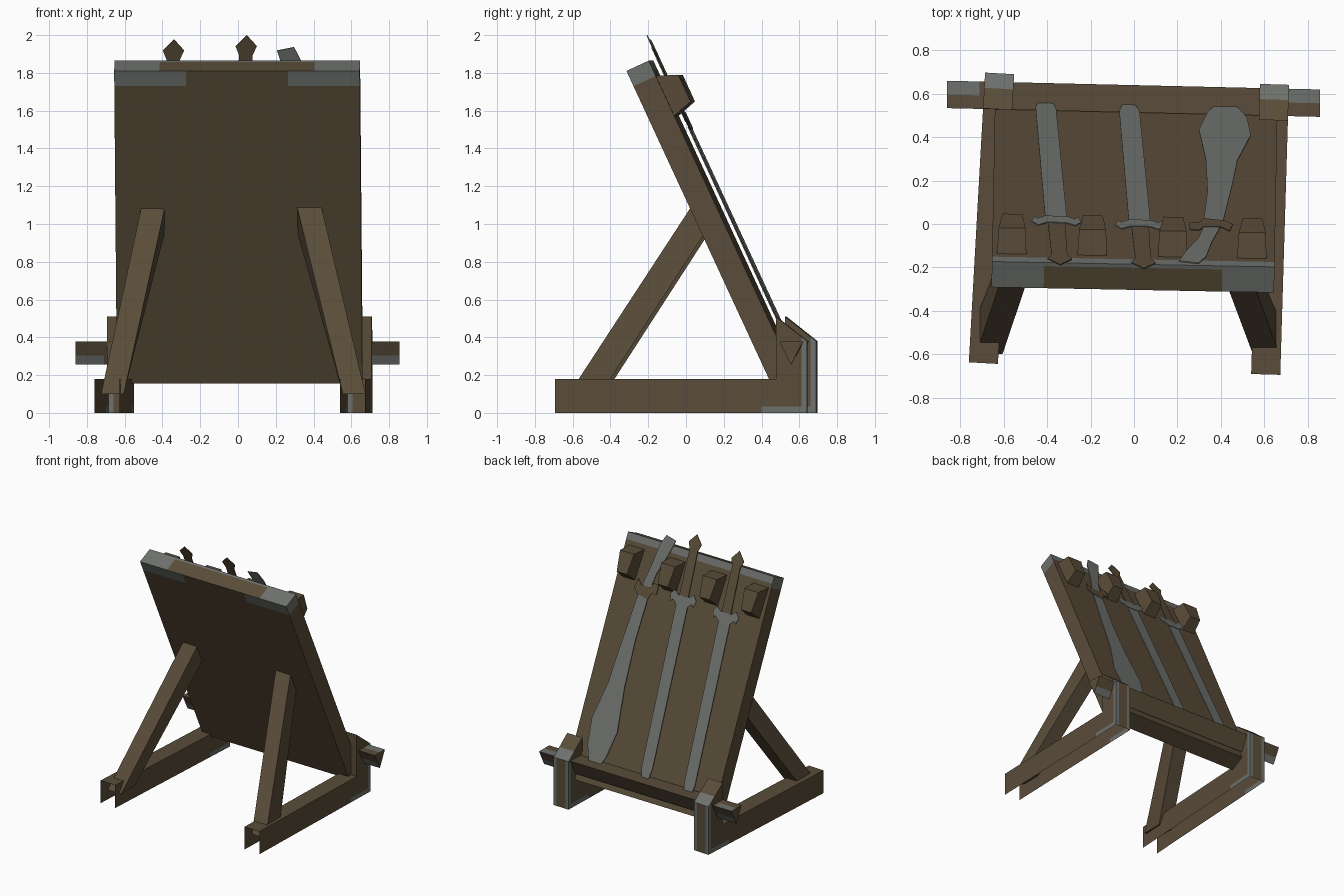
import bpy, bmesh, math
from mathutils import Matrix, Vector

if "Cube" in bpy.data.objects:
    bpy.data.objects.remove(bpy.data.objects["Cube"])


def material(name, rgb):
    m = bpy.data.materials.new(name)
    m.diffuse_color = (*rgb, 1)
    m.use_nodes = True
    m.node_tree.nodes["Principled BSDF"].inputs["Base Color"].default_value = m.diffuse_color
    return m


WOOD = material("brown wood", (0.102, 0.073, 0.041))
IRON = material("grey iron", (0.155, 0.165, 0.150))


def finish(name, bm, rule=None, matrix=None, slices=(), mats=(WOOD, IRON)):
    """Cut along planes, paint by rule(centre, normal), place."""
    for co, no in slices:
        bmesh.ops.bisect_plane(bm, geom=bm.verts[:] + bm.edges[:] + bm.faces[:],
                               plane_co=co, plane_no=no)
    bm.normal_update()
    if rule:
        for f in bm.faces:
            f.material_index = int(bool(rule(f.calc_center_median(), f.normal)))
    me = bpy.data.meshes.new(name)
    bm.to_mesh(me)
    bm.free()
    for m in mats:
        me.materials.append(m)
    ob = bpy.data.objects.new(name, me)
    bpy.context.collection.objects.link(ob)
    if matrix:
        ob.matrix_world = matrix
    return ob


def loft(ring_a, ring_b):
    """Closed solid between two rings of equal length."""
    bm = bmesh.new()
    a = [bm.verts.new(p) for p in ring_a]
    b = [bm.verts.new(p) for p in ring_b]
    n = len(a)
    bm.faces.new(a)
    bm.faces.new(b[::-1])
    for i in range(n):
        bm.faces.new((a[i], b[i], b[(i + 1) % n], a[(i + 1) % n]))
    bmesh.ops.recalc_face_normals(bm, faces=bm.faces[:])
    return bm


# Leaning-board frame: local x across, y up the slope, z out of the rear face
UP = Vector((0, -0.42, 0.9075))
OUT = Vector((0, 0.9075, 0.42))
lean = Matrix(((-1, 0, 0, 0), (0, UP.y, OUT.y, 0.463),
               (0, UP.z, OUT.z, 0.155), (0, 0, 0, 1)))
LEAN = Matrix.Rotation(-0.019, 4, 'Z') @ lean   # local x runs to world -x


def rect(w, v0, v1, n, w2=None):
    w2 = w if w2 is None else w2
    return [(-w, v0, n), (w, v0, n), (w2, v1, n), (-w2, v1, n)]


# Board with worn grey top corners
def board_rule(c, n):
    if n.z < -0.5:
        return c.y > 1.735 and abs(c.x) > 0.27
    if n.z > 0.5:
        return c.y > 1.77
    if n.y > 0.5:
        return abs(c.x) > 0.41 or c.z > 0.112
    return c.y > 1.735


cuts = [((s * x, 0, 0), (1, 0, 0)) for x in (0.27, 0.41) for s in (-1, 1)]
cuts += [((0, 1.735, 0), (0, 1, 0)), ((0, 1.77, 0), (0, 1, 0)), ((0, 0, 0.112), (0, 0, 1))]
finish("board", loft(rect(0.65, 0, 1.824, 0), rect(0.65, 0, 1.824, 0.13)),
       board_rule, LEAN, cuts)

# Pegs between the hilts
for x in (-0.56, -0.19, 0.18, 0.545):
    finish("peg", loft(rect(0.055, 1.50, 1.74, 0.12, 0.068), rect(0.045, 1.535, 1.69, 0.24, 0.062)),
           None, LEAN @ Matrix.Translation((-x, 0, 0)), mats=(WOOD,))


# Flat weapons: outlines given as (world x, distance up the board)
def plate(name, outline, mat, n=0.165):
    bm = bmesh.new()
    bm.faces.new([bm.verts.new((-x, v, n)) for x, v in outline])
    bmesh.ops.triangulate(bm, faces=bm.faces[:])
    bmesh.ops.recalc_face_normals(bm, faces=bm.faces[:])
    for f in bm.faces:
        if f.normal.z < 0:
            f.normal_flip()
    geo = bmesh.ops.extrude_face_region(bm, geom=bm.faces[:])
    bmesh.ops.translate(bm, vec=(0, 0, 0.006),
                        verts=[g for g in geo['geom'] if isinstance(g, bmesh.types.BMVert)])
    bmesh.ops.recalc_face_normals(bm, faces=bm.faces[:])
    finish(name, bm, None, LEAN, mats=(mat,))


BLADE = [(-0.05, 1.47), (-0.047, 0.24), (-0.03, 0.16), (0, 0.10),
         (0.03, 0.16), (0.047, 0.24), (0.05, 1.47)]
GUARD = [(-0.05, 1.43), (-0.085, 1.46), (-0.1, 1.44), (-0.115, 1.49), (-0.085, 1.53),
         (-0.045, 1.50), (0.045, 1.50), (0.085, 1.53), (0.115, 1.49), (0.1, 1.44),
         (0.085, 1.46), (0.05, 1.43)]
GRIP = [(-0.04, 1.50), (-0.036, 1.85), (0.036, 1.85), (0.04, 1.50)]
POMMEL = [(-0.036, 1.84), (-0.056, 1.89), (0, 1.955), (0.056, 1.89), (0.036, 1.84)]
for top_x, drop, base in ((-0.335, 0, -0.025), (0.05, 0, 0)):
    def lay(pts):
        return [(x + top_x - 0.047 * (1.955 - v), v + base) for x, v in pts]
    plate("sword_blade", lay(BLADE), IRON)
    plate("sword_guard", lay(GUARD), IRON, 0.168)
    plate("sword_grip", lay(GRIP), WOOD)
    plate("sword_pommel", lay(POMMEL), WOOD)

plate("curved_blade", [(0.32, 1.42), (0.335, 1.1), (0.325, 0.75), (0.29, 0.42), (0.33, 0.22),
                       (0.38, 0.12), (0.45, 0.12), (0.51, 0.28), (0.53, 0.47), (0.47, 0.75),
                       (0.45, 1.0), (0.41, 1.42)], IRON)
plate("curved_guard", [(0.255, 1.45), (0.255, 1.52), (0.30, 1.53), (0.32, 1.49), (0.40, 1.49),
                       (0.44, 1.53), (0.455, 1.46), (0.42, 1.42), (0.32, 1.40), (0.30, 1.45)],
      WOOD, 0.168)
plate("curved_grip", [(0.325, 1.45), (0.30, 1.6), (0.24, 1.76), (0.21, 1.865), (0.30, 1.885),
                      (0.335, 1.81), (0.36, 1.65), (0.405, 1.45)], IRON)

# Feet with rear posts: hollow, open at the front and underneath
L = 1.335
PROFILE = [(0, 0), (L, 0), (L, 0.38), (L - 0.165, 0.51), (L - 0.165, 0.18), (0, 0.18)]


def foot_rule(c, n):
    if n.y > 0.9:
        return abs(c.x) > 0.04
    if n.z > 0.3:
        return c.y > L - 0.07
    return abs(n.x) > 0.5 and (c.y > L - 0.03 or (c.z < 0.035 and c.y > L - 0.24))


for name, x, y, slope in (("left_foot", -0.693, -0.64, 0.056), ("right_foot", 0.606, -0.692, 0.03)):
    bm = loft([(-0.067, p, q) for p, q in PROFILE], [(0.067, p, q) for p, q in PROFILE])
    gone = [f for f in bm.faces if f.normal.z < -0.9
            or (f.normal.y < -0.9 and f.calc_center_median().y < 0.1)]
    bmesh.ops.delete(bm, geom=gone, context='FACES')
    finish(name, bm, foot_rule,
           Matrix.Translation((x, y, 0)) @ Matrix.Rotation(-slope, 4, 'Z'),
           [((0, L - 0.03, 0), (0, 1, 0)), ((0, L - 0.07, 0), (0, 1, 0)),
            ((0, L - 0.24, 0), (0, 1, 0)), ((0, 0, 0.035), (0, 0, 1)),
            ((0.04, 0, 0), (1, 0, 0)), ((-0.04, 0, 0), (1, 0, 0))])

# Triangular crossbar through the posts
def bar_end(x, y):
    return [(x, y - 0.063, 0.378), (x, y + 0.063, 0.378), (x, y, 0.255)]


finish("crossbar", loft(bar_end(-0.86, 0.596), bar_end(0.855, 0.556)),
       lambda c, n: abs(c.x) > 0.71 and (c.y > 0.575 if n.z > 0.9 else c.z < 0.305 and abs(n.x) < 0.5),
       None,
       [((0, 0, 0.305), (0, 0, 1)), ((0, 0.575, 0), (0.023, 1, 0)),
        ((0.71, 0, 0), (1, 0, 0)), ((-0.71, 0, 0), (1, 0, 0))])

# Sloping braces from the feet to the board's front
for name, b0, b1, t0, t1, dy in (("left_brace", -0.725, -0.605, -0.505, -0.38, 0.022),
                                 ("right_brace", 0.555, 0.675, 0.305, 0.435, 0)):
    low = [(b0, -0.62 + dy, 0.1), (b1, -0.62 + dy, 0.1), (b1, -0.452 + dy, 0.1), (b0, -0.452 + dy, 0.1)]
    top = [(t0, 0.046 + dy, 1.12), (t1, 0.046 + dy, 1.12), (t1, 0.12 + dy, 0.985), (t0, 0.12 + dy, 0.985)]
    finish(name, loft(low, top), None, None, mats=(WOOD,))
